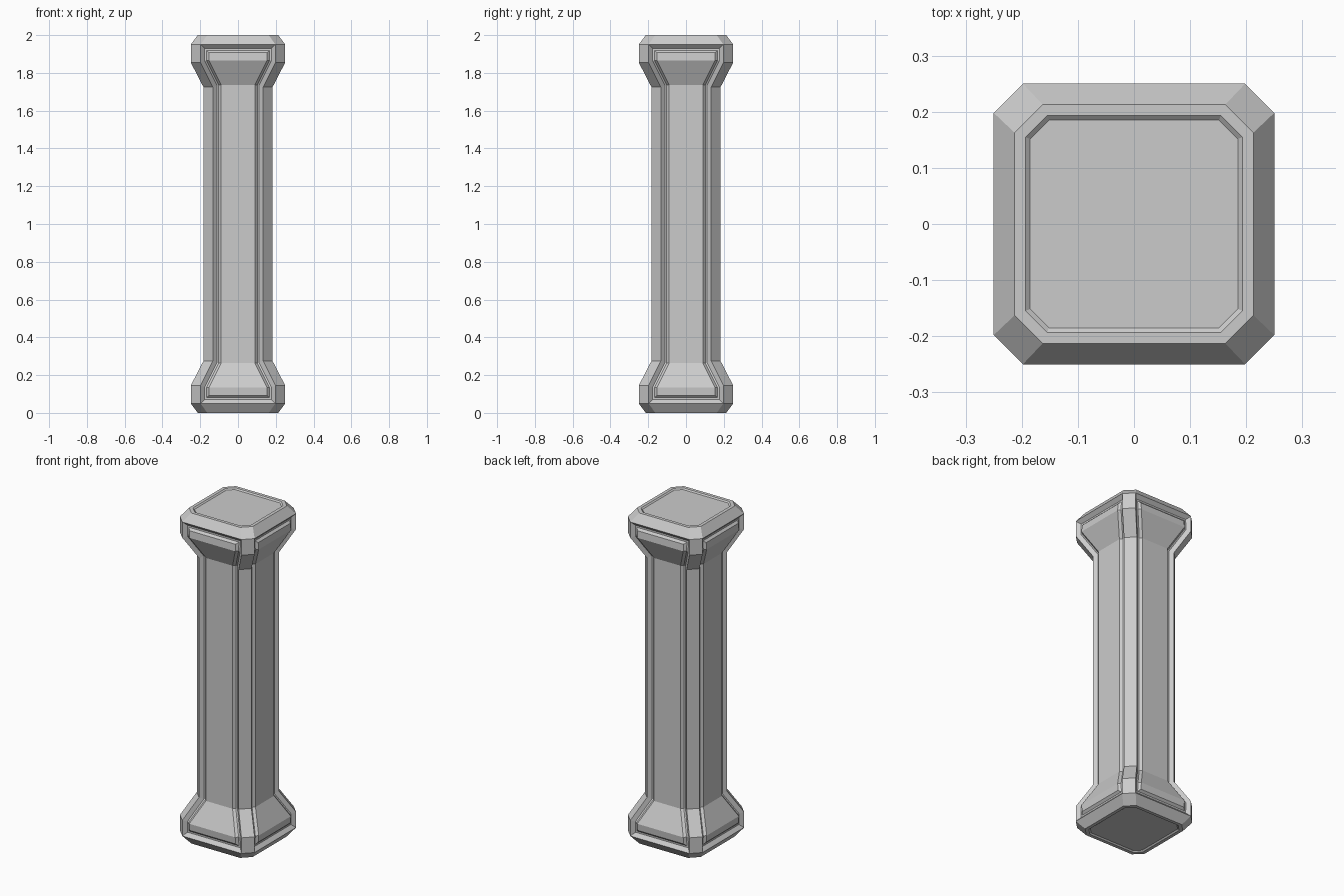
import bpy, bmesh

if "Cube" in bpy.data.objects:
    bpy.data.objects.remove(bpy.data.objects["Cube"])

# Half-profile of the column: (height, half width, half length of the flat side)
lower = [(0.0, 0.213, 0.163), (0.05, 0.25, 0.198),
         (0.145, 0.25, 0.198), (0.275, 0.183, 0.133)]
profile = lower + [(2.0 - z, h, c) for z, h, c in reversed(lower)]

bm = bmesh.new()


def ring(z, h, c):
    pts = [(c, -h), (h, -c), (h, c), (c, h), (-c, h), (-h, c), (-h, -c), (-c, -h)]
    return [bm.verts.new((x, y, z)) for x, y in pts]


def inset(faces, thickness, depth):
    bm.normal_update()
    bmesh.ops.inset_region(bm, faces=faces, thickness=thickness, depth=depth,
                           use_boundary=True, use_even_offset=True)


# Chamfered square shaft with flared ends
rings = [ring(*p) for p in profile]
sides = {i: [] for i in range(8)}
for level, (a, b) in enumerate(zip(rings, rings[1:])):
    for i in range(8):
        j = (i + 1) % 8
        f = bm.faces.new((a[i], a[j], b[j], b[i]))
        if 0 < level < len(rings) - 2:
            sides[i].append(f)
caps = [bm.faces.new(list(reversed(rings[0]))), bm.faces.new(rings[-1])]

# Sunken groove around a raised panel on each of the four wide sides
for i in (1, 3, 5, 7):
    inset(sides[i], 0.021, -0.02)
    inset(sides[i], 0.010, 0.0)
    inset(sides[i], 0.013, 0.012)

# Shallow recess in the top and bottom
for cap in caps:
    inset([cap], 0.020, 0.0)
    inset([cap], 0.008, -0.007)

mesh = bpy.data.meshes.new("column")
bm.normal_update()
bm.to_mesh(mesh)
bm.free()
column = bpy.data.objects.new("column", mesh)
bpy.context.collection.objects.link(column)
